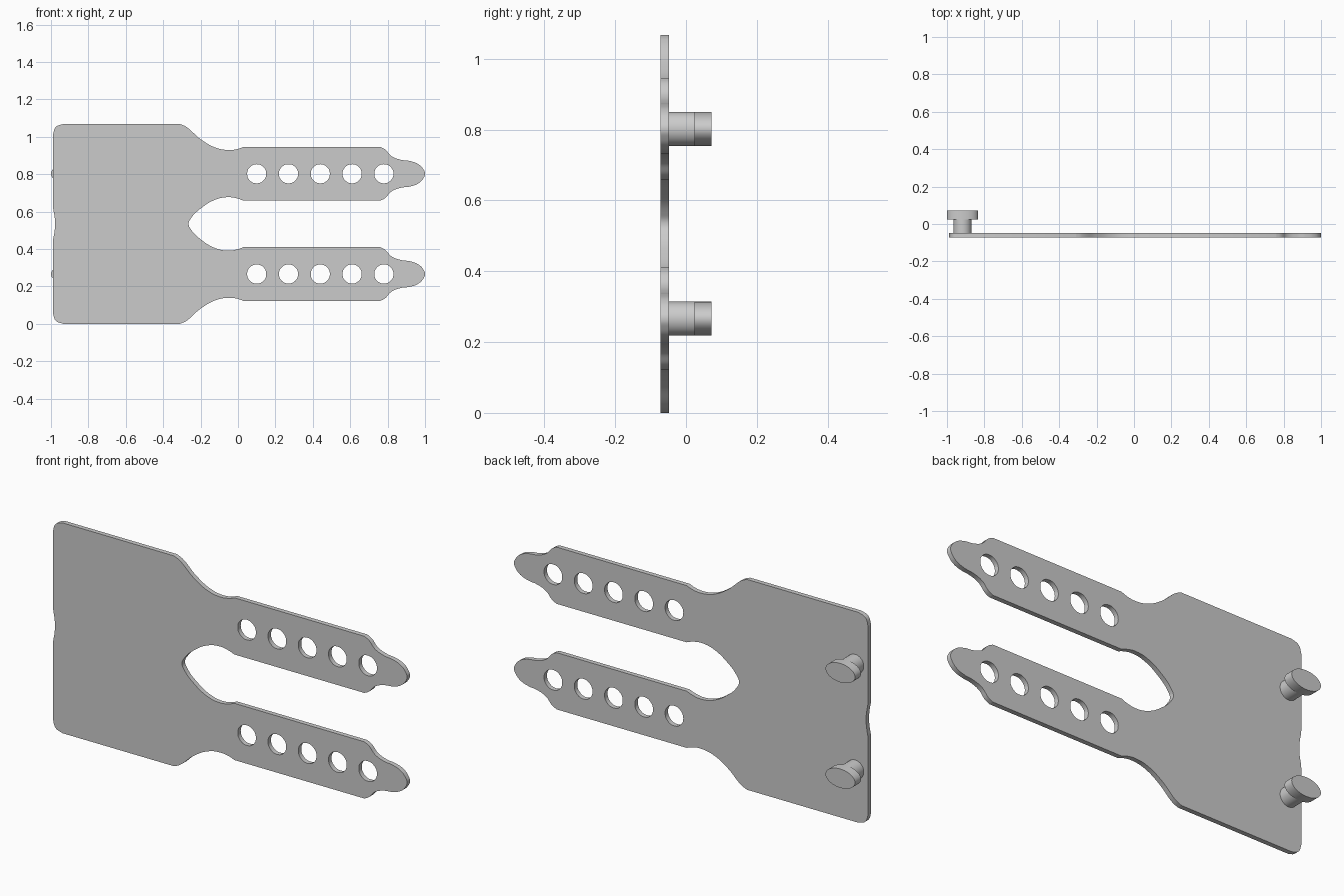
import bpy, bmesh, math
from mathutils import Matrix

cube = bpy.data.objects.get("Cube")
if cube:
    bpy.data.objects.remove(cube, do_unlink=True)

MID, ARM = 0.534, 0.802          # mirror height of the plate, centre height of the upper arm
HALF = 0.012                     # half thickness of the plate
PLATE_Y = -0.06

grey = bpy.data.materials.new("plain grey")
grey.use_nodes = True
grey.diffuse_color = (0.6, 0.6, 0.6, 1)
grey.node_tree.nodes["Principled BSDF"].inputs["Base Color"].default_value = (0.6, 0.6, 0.6, 1)


def finish(obj):
    bpy.ops.object.select_all(action='DESELECT')
    obj.select_set(True)
    bpy.context.view_layer.objects.active = obj
    if obj.type == 'CURVE':
        bpy.ops.object.convert(target='MESH')
    obj = bpy.context.object
    obj.data.materials.clear()
    obj.data.materials.append(grey)
    bpy.ops.object.shade_smooth_by_angle(angle=math.radians(35))


def add_spline(curve, points):
    """Closed spline; points marked 'V' end straight runs, 'A' are smooth."""
    spline = curve.splines.new('BEZIER')
    spline.bezier_points.add(len(points) - 1)
    for bp, (x, z, kind) in zip(spline.bezier_points, points):
        bp.co = (x, z, 0)
        bp.handle_left_type = bp.handle_right_type = 'VECTOR' if kind == 'V' else 'AUTO'
    spline.use_cyclic_u = True


def mirrored(points, centre):
    return [(x, 2 * centre - z, k) for x, z, k in reversed(points)]


# Plate outline: left edge with shallow notch, top edge, shoulder
body = [(-0.981, 0.575, 'A'), (-0.988, 0.615, 'A'), (-0.99, 0.65, 'V'),
        (-0.99, 1.01, 'V'), (-0.974, 1.052, 'A'), (-0.935, 1.068, 'V'),
        (-0.31, 1.068, 'V'), (-0.28, 1.055, 'A'), (-0.2, 0.987, 'A'),
        (-0.12, 0.942, 'A'), (-0.05, 0.929, 'A'), (0.0, 0.935, 'A')]
# Upper side of the arm and its rounded tip
arm = [(0.03, 0.946, 'V'), (0.76, 0.946, 'V'), (0.785, 0.933, 'A'), (0.82, 0.897, 'A'),
       (0.87, 0.877, 'A'), (0.92, 0.87, 'A'), (0.965, 0.853, 'A'), (0.99, 0.828, 'A')]
# Inner slot between the arms
slot = [(0.0, 0.669, 'A'), (-0.05, 0.677, 'A'), (-0.12, 0.664, 'A'),
        (-0.2, 0.616, 'A'), (-0.25, 0.566, 'A')]
upper = body + arm + [(1.0, ARM, 'A')] + mirrored(arm, ARM) + slot
outline = [(-0.978, MID, 'A')] + upper + [(-0.264, MID, 'A')] + mirrored(upper, MID)

curve = bpy.data.curves.new("strap_plate", 'CURVE')
curve.dimensions = '2D'
curve.fill_mode = 'BOTH'
curve.extrude = HALF
curve.resolution_u = 8
add_spline(curve, outline)

# Adjustment holes along both arms
for zc in (ARM, 2 * MID - ARM):
    for i in range(5):
        xc = 0.1 + 0.17 * i
        add_spline(curve, [(xc + 0.051 * math.cos(a * math.pi / 4),
                            zc + 0.051 * math.sin(a * math.pi / 4), 'A') for a in range(8)])

plate = bpy.data.objects.new("strap_plate", curve)
plate.rotation_euler = (math.pi / 2, 0, 0)
plate.location = (0, PLATE_Y, 0)
bpy.context.collection.objects.link(plate)
finish(plate)


def add_peg_part(name, x, z, y0, y1, rx, rz):
    bm = bmesh.new()
    bmesh.ops.create_cone(bm, cap_ends=True, segments=48, radius1=1, radius2=1, depth=1)
    bm.transform(Matrix.Translation((x, (y0 + y1) / 2, z))
                 @ Matrix.Diagonal((rx, y1 - y0, rz, 1))
                 @ Matrix.Rotation(math.pi / 2, 4, 'X'))
    mesh = bpy.data.meshes.new(name)
    bm.to_mesh(mesh)
    bm.free()
    obj = bpy.data.objects.new(name, mesh)
    bpy.context.collection.objects.link(obj)
    finish(obj)


# Fastening pegs on the back: round stem and oval cap
for side, zc in (("upper", ARM), ("lower", 2 * MID - ARM)):
    add_peg_part(side + "_peg_stem", -0.917, zc, -0.05, 0.024, 0.048, 0.048)
    add_peg_part(side + "_peg_cap", -0.917, zc, 0.024, 0.072, 0.083, 0.048)
